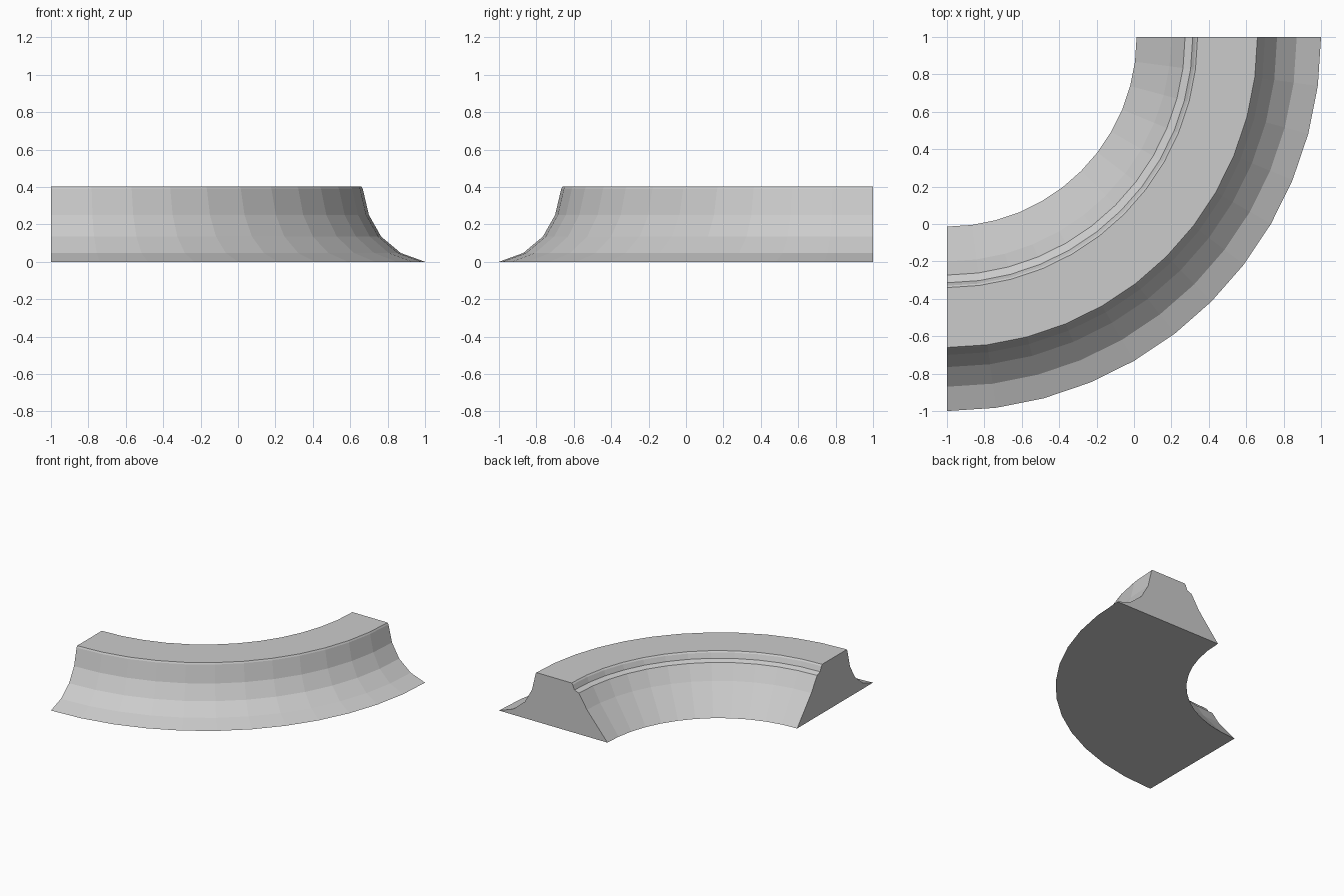
import bpy
import bmesh
from math import cos, sin, radians

cube = bpy.data.objects.get("Cube")
if cube:
    bpy.data.objects.remove(cube, do_unlink=True)

# Plain grey material
grey = bpy.data.materials.new("plain grey")
grey.use_nodes = True
colour = (0.6, 0.6, 0.6, 1)
grey.diffuse_color = colour
grey.node_tree.nodes["Principled BSDF"].inputs["Base Color"].default_value = colour

# Cross-section (radius, height): outer flare, top lip, stepped inner rim, inner bank
PROFILE = [
    (2.0, 0), (1.87, 0.047), (1.765, 0.135), (1.7, 0.25), (1.667, 0.39),
    (1.66, 0.403), (1.34, 0.403), (1.33, 0.392), (1.314, 0.352),
    (1.273, 0.337), (1.2, 0.22), (1.014, 0),
]
SEGMENTS = 12
CENTRE = (-1, 1)


def quarter_sweep(name, profile, segments, material):
    """Sweep a closed profile through a quarter turn and cap both ends."""
    bm = bmesh.new()
    rings = []
    for i in range(segments + 1):
        a = radians(-90 + 90 * i / segments)
        rings.append([bm.verts.new((CENTRE[0] + r * cos(a), CENTRE[1] + r * sin(a), z))
                      for r, z in profile])
    n = len(profile)
    for a, b in zip(rings, rings[1:]):
        for j in range(n):
            k = (j + 1) % n
            bm.faces.new((a[j], a[k], b[k], b[j]))
    bm.faces.new(rings[0])
    bm.faces.new(rings[-1][::-1])
    bmesh.ops.recalc_face_normals(bm, faces=bm.faces)
    mesh = bpy.data.meshes.new(name)
    bm.to_mesh(mesh)
    bm.free()
    mesh.materials.append(material)
    obj = bpy.data.objects.new(name, mesh)
    bpy.context.collection.objects.link(obj)
    return obj


# Curved embankment corner
quarter_sweep("curved_embankment", PROFILE, SEGMENTS, grey)
